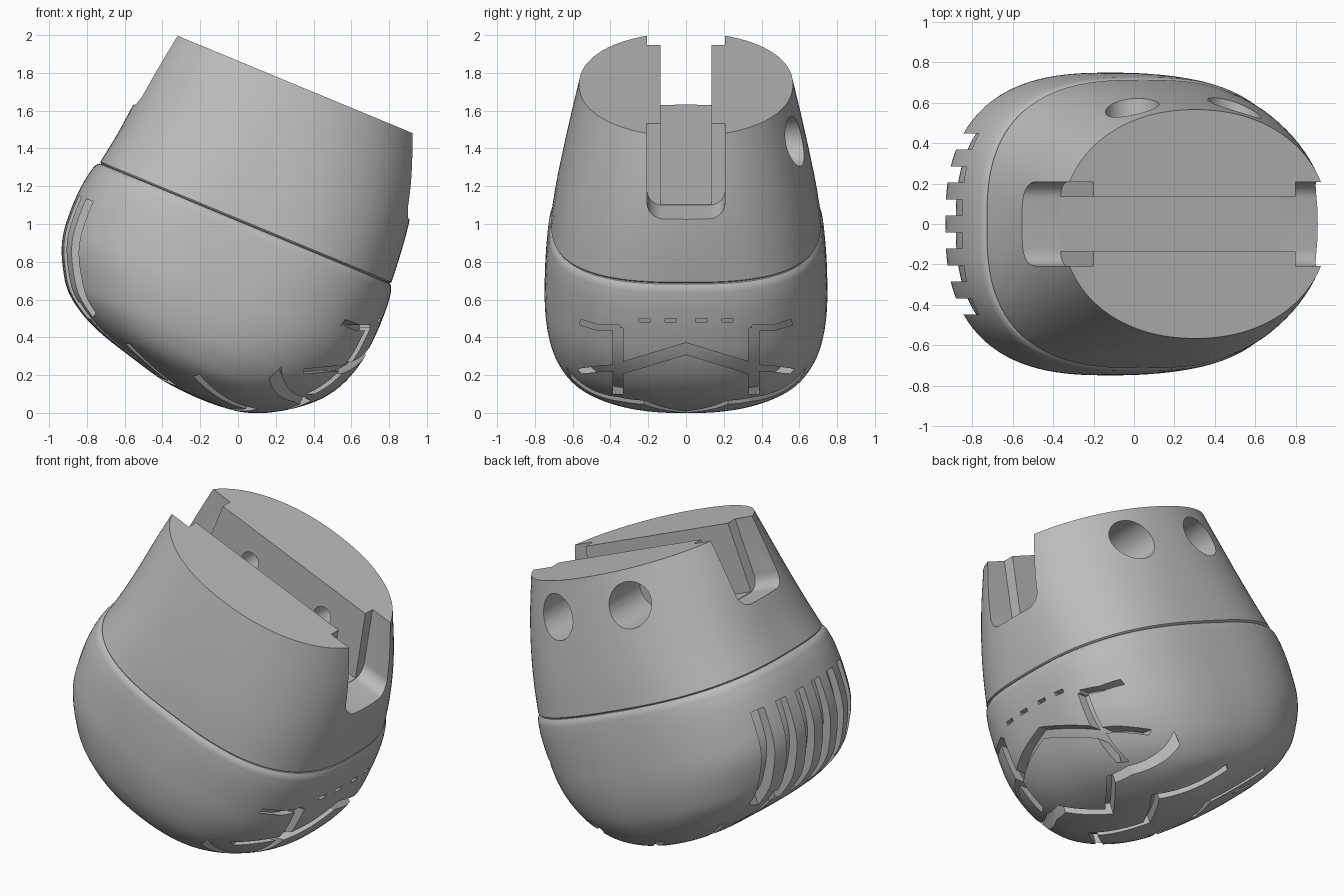
import bpy, bmesh, math
from mathutils import Matrix, Vector

if "Cube" in bpy.data.objects:
    bpy.data.objects.remove(bpy.data.objects["Cube"])

TILT = Matrix.Rotation(math.radians(22.5), 4, 'Y')
END_ON = Matrix(((0, 0, 1, 0), (1, 0, 0, 0), (0, 1, 0, 0), (0, 0, 0, 1)))
SEGMENTS = 112

grey = bpy.data.materials.new("plain grey")
grey.use_nodes = True
grey.diffuse_color = (0.5, 0.5, 0.5, 1)
grey.node_tree.nodes["Principled BSDF"].inputs["Base Color"].default_value = (0.5, 0.5, 0.5, 1)


def make_object(name, bm, matrix=None):
    bmesh.ops.transform(bm, matrix=matrix or TILT, verts=bm.verts)
    bmesh.ops.recalc_face_normals(bm, faces=bm.faces)
    mesh = bpy.data.meshes.new(name)
    bm.to_mesh(mesh)
    bm.free()
    mesh.materials.append(grey)
    obj = bpy.data.objects.new(name, mesh)
    bpy.context.collection.objects.link(obj)
    return obj


def smooth_rows(rows, steps):
    """Catmull-Rom interpolation through the section rows."""
    out = []
    for i in range(len(rows) - 1):
        p = [rows[max(0, min(len(rows) - 1, i + k))] for k in (-1, 0, 1, 2)]
        for s in range(steps):
            t = s / steps
            out.append([b + 0.5 * t * (c - a + t * (2 * a - 5 * b + 4 * c - d
                        + t * (3 * (b - c) + d - a))) for a, b, c, d in zip(*p)])
    return out + [list(rows[-1])]


def loft(name, rows, inset=0.0):
    """Rows: height, left end, right end, half width, roundness exponent."""
    bm = bmesh.new()
    loops = []
    for w, left, right, half, power in rows:
        if inset:
            w += inset * max(0, 1 - w)
            keep = min(inset, (right - left) * 0.2, half * 0.3)
            left, right, half = left + keep, right - keep, half - keep
        mid, reach = (left + right) / 2, (right - left) / 2
        loop = []
        for k in range(SEGMENTS):
            a = 2 * math.pi * k / SEGMENTS
            c, s = math.cos(a), math.sin(a)
            loop.append(bm.verts.new((
                mid + reach * math.copysign(abs(c) ** (2 / power), c),
                half * math.copysign(abs(s) ** (2 / power), s), w)))
        loops.append(loop)
    for lo, hi in zip(loops, loops[1:]):
        for k in range(SEGMENTS):
            n = (k + 1) % SEGMENTS
            bm.faces.new((lo[k], lo[n], hi[n], hi[k]))
    bm.faces.new(loops[0])
    bm.faces.new(loops[-1])
    return make_object(name, bm)


def cut(target, cutter, self_cut=False):
    mod = target.modifiers.new("cut", 'BOOLEAN')
    mod.operation, mod.solver, mod.object = 'DIFFERENCE', 'EXACT', cutter
    mod.use_self = self_cut
    bpy.context.view_layer.objects.active = target
    bpy.ops.object.modifier_apply(modifier=mod.name)
    bpy.data.objects.remove(cutter)


def box(name, lo, hi, corner=0.0, lean=0.0):
    """Box cutter with optional rounded floor corners and leaning ends."""
    bm = bmesh.new()
    bmesh.ops.create_cube(bm, size=1)
    for v in bm.verts:
        v.co = [a + (b - a) * (c + 0.5) for a, b, c in zip(lo, hi, v.co)]
    if corner:
        edges = [e for e in bm.edges if all(abs(v.co.z - lo[2]) < 1e-4 for v in e.verts)
                 and abs(e.verts[0].co.y - e.verts[1].co.y) < 1e-4]
        bmesh.ops.bevel(bm, geom=edges, offset=corner, segments=6, profile=0.5,
                        affect='EDGES')
    for v in bm.verts:
        v.co.x += lean * (v.co.z - lo[2])
    return make_object(name, bm)


def bore(u, w, radius, y0, y1, flare=0.0):
    bm = bmesh.new()
    bmesh.ops.create_cone(bm, cap_ends=True, segments=40, radius1=radius + flare,
                          radius2=radius, depth=y1 - y0)
    place = Matrix.Translation((u, (y0 + y1) / 2, w)) @ Matrix.Rotation(math.pi / 2, 4, 'X')
    return make_object("bore", bm, TILT @ place)


def ribbon(bm, path, width, depth, matrix):
    """Prism of constant width that follows a flat path."""
    pts = [Vector(p) for p in path]
    sides = []
    for i, p in enumerate(pts):
        d0 = (p - pts[i - 1]).normalized() if i else None
        d1 = (pts[i + 1] - p).normalized() if i < len(pts) - 1 else None
        d = ((d0 or d1) + (d1 or d0)).normalized()
        off = Vector((-d.y, d.x)) * width / 2 / max(0.5, d.dot(d0 or d1))
        sides.append((p + off, p - off))
    rings = []
    for a, b in sides:
        rings.append([bm.verts.new(matrix @ Vector((q.x, q.y, h)))
                      for q, h in ((a, depth[0]), (b, depth[0]), (b, depth[1]), (a, depth[1]))])
    for r, s in zip(rings, rings[1:]):
        for k in range(4):
            n = (k + 1) % 4
            bm.faces.new((r[k], r[n], s[n], s[k]))
    bm.faces.new(rings[0])
    bm.faces.new(rings[-1])


# Rounded lower shell with a softened upper rim
lower_rows = smooth_rows([
    (-0.009, -0.25, -0.17, 0.03, 2), (0.004, -0.42, -0.02, 0.27, 2.2),
    (0.044, -0.59, 0.11, 0.45, 2.3), (0.125, -0.87, 0.25, 0.61, 2.4),
    (0.23, -1.055, 0.372, 0.69, 2.45), (0.35, -1.148, 0.453, 0.73, 2.5),
    (0.50, -1.213, 0.501, 0.748, 2.6), (0.67, -1.230, 0.516, 0.746, 2.65),
    (0.82, -1.222, 0.514, 0.736, 2.7), (0.905, -1.205, 0.503, 0.726, 2.7)], 5)
rim = [(0.925, -1.197, 0.495, 0.719, 2.7), (0.938, -1.184, 0.485, 0.707, 2.7),
       (0.943, -1.165, 0.465, 0.687, 2.7)]
shell = loft("lower_shell", lower_rows + rim)
core = loft("groove_core", lower_rows + rim, 0.045)

# Tread grooves: end pattern, underside chevrons and vent slots
bm = bmesh.new()
end_depth, base_depth = (0.35, 1.3), (-0.3, 0.36)
chevron = [(0, 0.34), (0.10, 0.31), (0.33, 0.24), (0.37, 0.235)]
mirrored = [(-y, z) for y, z in reversed(chevron[1:])]
ribbon(bm, mirrored + chevron, 0.06, end_depth, END_ON)
for side in (-1, 1):
    for path, width in (([(0.36, 0.10), (0.36, 0.45)], 0.055),
                        ([(0.35, 0.24), (0.45, 0.235), (0.60, 0.215)], 0.03),
                        ([(0.35, 0.45), (0.46, 0.45), (0.56, 0.48)], 0.03),
                        ([(0.05, 0.49), (0.11, 0.49)], 0.02),
                        ([(0.19, 0.49), (0.25, 0.49)], 0.02)):
        ribbon(bm, [(side * y, z) for y, z in path], width, end_depth, END_ON)
    ribbon(bm, [(-1.0, side * 0.3), (-0.6, side * 0.26)], 0.04, base_depth, TILT)
for half in ([(0.17, 0), (0.31, 0.22), (0.27, 0.35), (0.10, 0.62)],
             [(-0.10, 0), (0.06, 0.28), (-0.28, 0.57)],
             [(-0.50, 0), (-0.38, 0.25), (-0.68, 0.47)]):
    ribbon(bm, [(u, -y) for u, y in reversed(half[1:])] + half, 0.045, base_depth, TILT)
for k in range(6):
    y = (k - 2.5) * 0.163
    ribbon(bm, [(-1.4, y), (-0.9, y)], 0.08, (0.16, 0.74), TILT)
grooves = make_object("grooves", bm, Matrix.Identity(4))
cut(grooves, core, True)
cut(shell, grooves)

# Tapered upper collar with a slanted flat top
collar_rows = smooth_rows([
    (0.95, -1.182, 0.486, 0.714, 2.7), (1.12, -1.155, 0.472, 0.69, 2.55),
    (1.30, -1.137, 0.447, 0.657, 2.4), (1.50, -1.122, 0.402, 0.616, 2.25),
    (1.722, -1.10, 0.329, 0.566, 2.13)], 5)
foot = [(0.938, -1.165, 0.47, 0.698, 2.7), (0.944, -1.178, 0.482, 0.71, 2.7)]
collar = loft("upper_collar", foot + collar_rows)

# Central channel, wider end pockets and stepped pin holes
cut(collar, box("channel", (-2, -0.135, 1.298), (2, 0.135, 2.2)))
cut(collar, box("left_pocket", (-2, -0.207, 1.295), (-0.93, 0.207, 2.2), 0.08))
cut(collar, box("right_pocket", (0.253, -0.207, 1.295), (2, 0.207, 2.2), 0.08, -0.235))
for u in (-0.64, -0.09):
    cut(collar, bore(u, 1.52, 0.125, 0.3, 1.0, 0.02))
    cut(collar, bore(u, 1.52, 0.058, 0.05, 0.5))

# Smooth shading with crisp cut edges
for obj in (shell, collar):
    bpy.ops.object.select_all(action='DESELECT')
    obj.select_set(True)
    bpy.context.view_layer.objects.active = obj
    bpy.ops.object.shade_smooth_by_angle(angle=math.radians(30))
